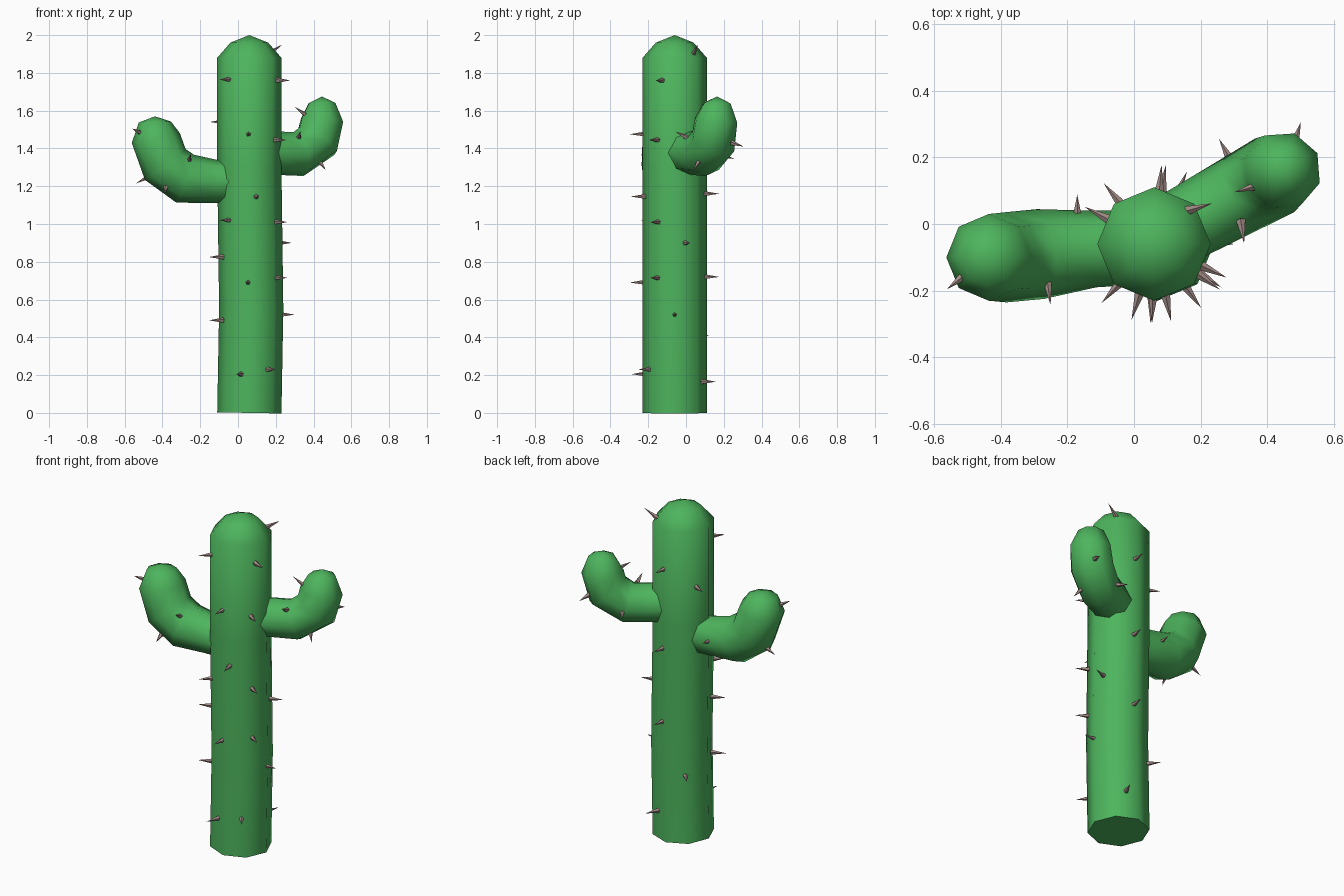
import bpy, bmesh, math
from mathutils import Vector

cube = bpy.data.objects.get("Cube")
if cube:
    bpy.data.objects.remove(cube, do_unlink=True)


def material(name, rgb):
    m = bpy.data.materials.new(name)
    m.use_nodes = True
    m.diffuse_color = (*rgb, 1)
    m.node_tree.nodes["Principled BSDF"].inputs["Base Color"].default_value = (*rgb, 1)
    return m


GREEN = material("cactus green", (0.075, 0.46, 0.11))
BROWN = material("spine brown", (0.36, 0.26, 0.24))


def finish(name, bm, mat, angle):
    bmesh.ops.recalc_face_normals(bm, faces=bm.faces)
    mesh = bpy.data.meshes.new(name)
    bm.to_mesh(mesh)
    bm.free()
    mesh.materials.append(mat)
    ob = bpy.data.objects.new(name, mesh)
    bpy.context.collection.objects.link(ob)
    bpy.ops.object.select_all(action='DESELECT')
    ob.select_set(True)
    bpy.context.view_layer.objects.active = ob
    bpy.ops.object.shade_smooth_by_angle(angle=math.radians(angle))
    return ob


def stem(name, path, tip, side, sides=8):
    """Sweep a ring along (x, y, z, radius) points and close it with a pointed dome."""
    bm = bmesh.new()
    pts = [Vector(p[:3]) for p in path]
    ends = pts + [Vector(tip)]
    rings = []
    for i, p in enumerate(pts):
        ahead = (ends[i + 1] - p).normalized()
        back = (p - pts[i - 1]).normalized() if i else ahead
        t = (ahead + back).normalized()
        u = (Vector(side) - t * t.dot(Vector(side))).normalized()
        v = t.cross(u)
        ring = []
        for k in range(sides):
            a = math.tau * k / sides
            ring.append(bm.verts.new(p + (u * math.cos(a) + v * math.sin(a)) * path[i][3]))
        rings.append(ring)
    apex = bm.verts.new(tip)
    bm.faces.new(rings[0])
    for k in range(sides):
        n = (k + 1) % sides
        for a, b in zip(rings, rings[1:]):
            bm.faces.new((a[k], a[n], b[n], b[k]))
        bm.faces.new((rings[-1][k], rings[-1][n], apex))
    return finish(name, bm, GREEN, 60)


# Trunk and the two bent arms
stem("trunk", [(0.06, -0.06, 0, 0.17), (0.07, -0.06, 0.55, 0.17), (0.06, -0.06, 1.3, 0.17),
               (0.06, -0.06, 1.88, 0.17), (0.06, -0.06, 1.96, 0.1)],
     (0.06, -0.06, 2.0), (1, 0, 0))
stem("right_arm", [(0.04, -0.07, 1.22, 0.11), (-0.12, -0.075, 1.225, 0.115),
                   (-0.28, -0.09, 1.24, 0.135), (-0.385, -0.1, 1.315, 0.135),
                   (-0.435, -0.1, 1.455, 0.13), (-0.44, -0.1, 1.54, 0.085)],
     (-0.44, -0.1, 1.57), (0, 1, 0))
stem("left_arm", [(0.1, -0.03, 1.38, 0.11), (0.21, 0.03, 1.375, 0.115),
                  (0.32, 0.09, 1.37, 0.12), (0.42, 0.145, 1.44, 0.125),
                  (0.445, 0.16, 1.55, 0.118), (0.445, 0.165, 1.64, 0.075)],
     (0.445, 0.165, 1.675), (-0.45, 0.9, 0))

# Spines on the trunk as (angle, height), then on the arms as (base, tip)
TRUNK_SPINES = [(-92, 1.475), (-78, 1.145), (-93, 0.69), (-107, 0.205), (-25, 1.76),
                (-35, 1.445), (-33, 1.01), (20, 0.9), (-33, 0.715), (0, 0.52), (-54, 0.23),
                (-132, 1.765), (-132, 1.02), (205, 0.825), (205, 0.49), (152, 1.54),
                (85, 1.64), (82, 1.16), (82, 0.72), (130, 0.41), (66, 0.165)]
spines = []
for deg, z in TRUNK_SPINES:
    d = Vector((math.cos(math.radians(deg)), math.sin(math.radians(deg)), 0))
    c = Vector((0.062, -0.06, z))
    spines.append((c + d * 0.155, c + d * 0.238))
spines += [(Vector(a), Vector(b)) for a, b in [
    ((0.16, 0.04, 1.9), (0.235, 0.062, 1.95)),
    ((-0.51, -0.155, 1.48), (-0.56, -0.195, 1.505)),
    ((-0.26, -0.17, 1.33), (-0.25, -0.243, 1.37)),
    ((-0.38, -0.18, 1.2), (-0.39, -0.225, 1.16)),
    ((-0.47, -0.08, 1.25), (-0.54, -0.08, 1.215)),
    ((-0.17, 0.02, 1.24), (-0.17, 0.088, 1.25)),
    ((0.37, 0.115, 1.57), (0.3, 0.095, 1.62)),
    ((0.32, 0.01, 1.455), (0.33, -0.058, 1.49)),
    ((0.43, 0.07, 1.335), (0.465, 0.04, 1.285)),
    ((0.48, 0.24, 1.43), (0.5, 0.305, 1.41)),
    ((0.29, 0.19, 1.36), (0.255, 0.255, 1.345))]]

bm = bmesh.new()
for base, tip in spines:
    d = tip - base
    m = d.to_track_quat('Z', 'Y').to_matrix().to_4x4()
    m.translation = (base + tip) / 2
    bmesh.ops.create_cone(bm, cap_ends=True, segments=5, radius1=0.015, radius2=0,
                          depth=d.length, matrix=m)
bmesh.ops.remove_doubles(bm, verts=bm.verts, dist=0.0001)
finish("spines", bm, BROWN, 30)
